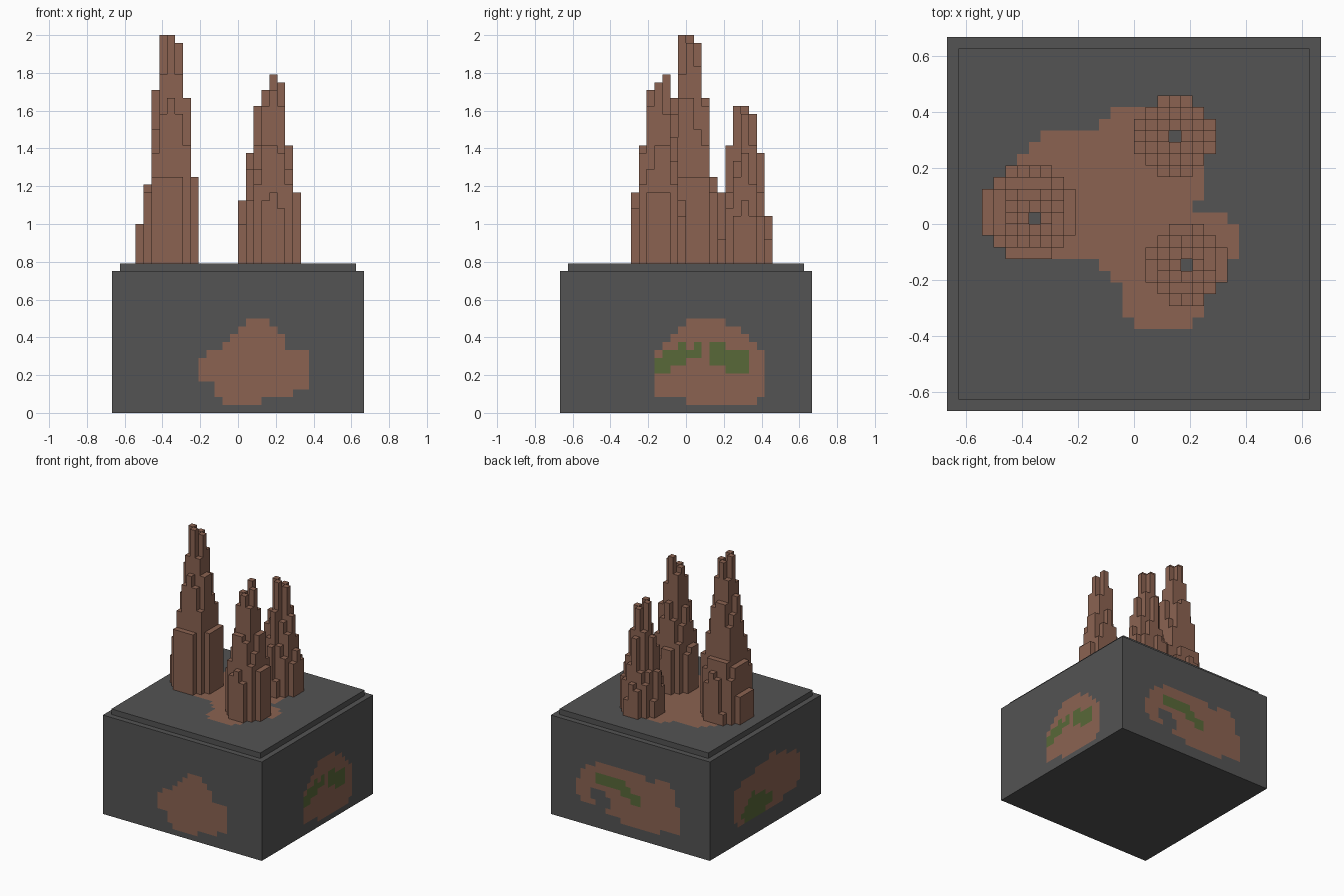
import bpy
import bmesh
import math
import random
from mathutils import Vector

cube = bpy.data.objects.get("Cube")
if cube:
    bpy.data.objects.remove(cube, do_unlink=True)

random.seed(4)
CELL = 1 / 24            # edge of one building cell
HALF = 16                # half the width of the base, in cells
WALL = 18                # height of the base walls, in cells
FLOOR = WALL + 1         # height of the raised slab, in cells


def material(name, colour):
    mat = bpy.data.materials.new(name)
    mat.use_nodes = True
    mat.diffuse_color = (*colour, 1)
    mat.node_tree.nodes["Principled BSDF"].inputs["Base Color"].default_value = (*colour, 1)
    return mat


STONE, CLAY, MOSS = range(3)
MATERIALS = [
    material("dark stone", (0.087, 0.087, 0.087)),
    material("brown clay", (0.258, 0.124, 0.083)),
    material("moss green", (0.098, 0.138, 0.04)),
]


def quad(bm, corners, mat):
    face = bm.faces.new([bm.verts.new(Vector(c) * CELL) for c in corners])
    face.material_index = mat


def finish(bm, name):
    bmesh.ops.remove_doubles(bm, verts=bm.verts, dist=CELL / 100)
    mesh = bpy.data.meshes.new(name)
    bm.to_mesh(mesh)
    bm.free()
    for mat in MATERIALS:
        mesh.materials.append(mat)
    obj = bpy.data.objects.new(name, mesh)
    bpy.context.collection.objects.link(obj)


def cells(rects):
    """Cells covered by rectangles (first column, end column, first row, end row)."""
    return {(u, v) for a, b, c, d in rects for u in range(a, b) for v in range(c, d)}


def panel(bm, origin, across, up, us, vs, clay, moss=()):
    """Flat panel of cells, painted by cell membership."""
    o, a, b = Vector(origin), Vector(across), Vector(up)
    for u in us:
        for v in vs:
            mat = MOSS if (u, v) in moss else CLAY if (u, v) in clay else STONE
            ring = ((u, v), (u + 1, v), (u + 1, v + 1), (u, v + 1))
            quad(bm, [o + a * i + b * j for i, j in ring], mat)


# Spires: first column and row, hollow core cell, height limits along x and y
SPIRES = {
    "left_tall_spire": ((-13, -3), (-9, 0), 5,
                        (24, 29, 41, 48, 48, 47, 40, 30),
                        (30, 40, 48, 48, 47, 40, 30, 28)),
    "back_spire": ((0, 4), (3, 7), 4,
                   (27, 33, 39, 39, 38, 33, 27),
                   (28, 34, 39, 39, 38, 33, 25)),
    "front_spire": ((1, -7), (4, -4), 4,
                    (27, 34, 41, 43, 42, 34, 28),
                    (28, 34, 41, 42, 43, 35, 27)),
}


def spire(name, start, core, reach, limit_x, limit_y):
    peak = max(limit_x)
    mid = (len(limit_x) - 1) / 2
    heights = {}
    for i, hx in enumerate(limit_x):
        for j, hy in enumerate(limit_y):
            x, y = start[0] + i, start[1] + j
            dx, dy = x - core[0], y - core[1]
            if (x, y) == core or abs(i - mid) + abs(j - mid) > reach:
                continue
            h = min(hx, hy)
            if dx and dy:
                slope = peak - 6.5 * (math.hypot(dx, dy) - 1)
                h = min(h, round(slope) - random.randint(0, 4))
            heights[x, y] = max(h, FLOOR + 2)

    # Only the outer faces of each column are built
    bm = bmesh.new()
    for (x, y), h in heights.items():
        ring = [(x, y), (x + 1, y), (x + 1, y + 1), (x, y + 1)]
        quad(bm, [(*p, h) for p in ring], CLAY)
        for k, (sx, sy) in enumerate(((0, -1), (1, 0), (0, 1), (-1, 0))):
            low = heights.get((x + sx, y + sy), FLOOR)
            if low < h:
                p, q = ring[k], ring[(k + 1) % 4]
                quad(bm, [(*p, low), (*q, low), (*q, h), (*p, h)], CLAY)
    finish(bm, name)


for spire_name, spec in SPIRES.items():
    spire(spire_name, *spec)

# Clay ground between the spires, leaving the hollow cores bare
ground = cells([
    (-2, 6, 9, 10), (-3, 6, 8, 9), (-8, 6, 7, 8), (-9, 6, 6, 7), (-10, 6, 5, 6),
    (-11, 6, 2, 5), (-11, 5, 1, 2), (-11, 8, 0, 1), (-11, 9, -3, 0),
    (-3, 8, -4, -3), (-2, 8, -5, -4), (-1, 7, -6, -5), (-1, 6, -8, -6), (0, 5, -9, -8),
]) - {spec[1] for spec in SPIRES.values()}

# Clay and moss patches on the walls, columns measured along each wall
front_clay = cells([
    (-2, 3, 1, 2), (-3, 7, 2, 3), (-3, 9, 3, 4), (-5, 9, 4, 7), (-4, 9, 7, 8),
    (-2, 6, 8, 9), (-1, 6, 9, 10), (0, 5, 10, 11), (1, 4, 11, 12),
])
left_clay = cells([
    (0, 9, 1, 2), (-4, 10, 2, 7), (-4, 10, 7, 8), (-3, 9, 8, 9),
    (-2, 8, 9, 10), (-1, 7, 10, 11), (0, 5, 11, 12),
])
left_moss = cells([
    (-4, -2, 5, 6), (-4, 0, 6, 7), (-3, 2, 7, 8), (-1, 0, 8, 9), (1, 2, 8, 9),
    (3, 5, 8, 9), (3, 8, 6, 8), (5, 8, 5, 6),
])
back_clay = cells([
    (-2, 6, 2, 3), (-5, 10, 3, 4), (-10, 10, 4, 5), (-11, 10, 5, 8), (-10, 9, 8, 10),
    (-9, 9, 10, 11), (-7, 3, 11, 12), (5, 8, 11, 12),
]) - cells([(-7, -4, 4, 5), (-8, -4, 5, 6), (-8, -5, 6, 7)])
back_moss = cells([(-7, -1, 9, 10), (-7, 0, 8, 9), (-2, 2, 7, 8), (0, 2, 6, 7)])
right_clay = cells([
    (-8, 5, 3, 4), (-9, 9, 4, 5), (-9, 10, 5, 10), (-7, 9, 10, 11),
    (-3, 6, 11, 12), (1, 3, 12, 13),
])
right_moss = cells([(-6, 0, 3, 4), (-7, 2, 4, 5), (-6, 2, 5, 6), (-5, 0, 6, 7), (-4, -3, 7, 8)])

# Stone base: four painted walls, shoulder and underside
base = bmesh.new()
full, rise, up = range(-HALF, HALF), range(WALL), (0, 0, 1)
panel(base, (0, -HALF, 0), (1, 0, 0), up, full, rise, front_clay)
panel(base, (HALF, 0, 0), (0, 1, 0), up, full, rise, left_clay, left_moss)
panel(base, (0, HALF, 0), (-1, 0, 0), up, full, rise, back_clay, back_moss)
panel(base, (-HALF, 0, 0), (0, -1, 0), up, full, rise, right_clay, right_moss)
square = [(-1, -1), (1, -1), (1, 1), (-1, 1)]
quad(base, [(x * HALF, y * HALF, WALL) for x, y in square], STONE)
quad(base, [(x * HALF, y * HALF, 0) for x, y in reversed(square)], STONE)
finish(base, "stone_base")

# Raised slab carrying the clay ground
slab = bmesh.new()
inner = HALF - 1
span = range(-inner, inner)
panel(slab, (0, 0, FLOOR), (1, 0, 0), (0, 1, 0), span, span, ground)
for k in range(4):
    (ax, ay), (bx, by) = square[k], square[(k + 1) % 4]
    a, b = (ax * inner, ay * inner), (bx * inner, by * inner)
    quad(slab, [(*a, WALL), (*b, WALL), (*b, FLOOR), (*a, FLOOR)], STONE)
finish(slab, "raised_slab")
